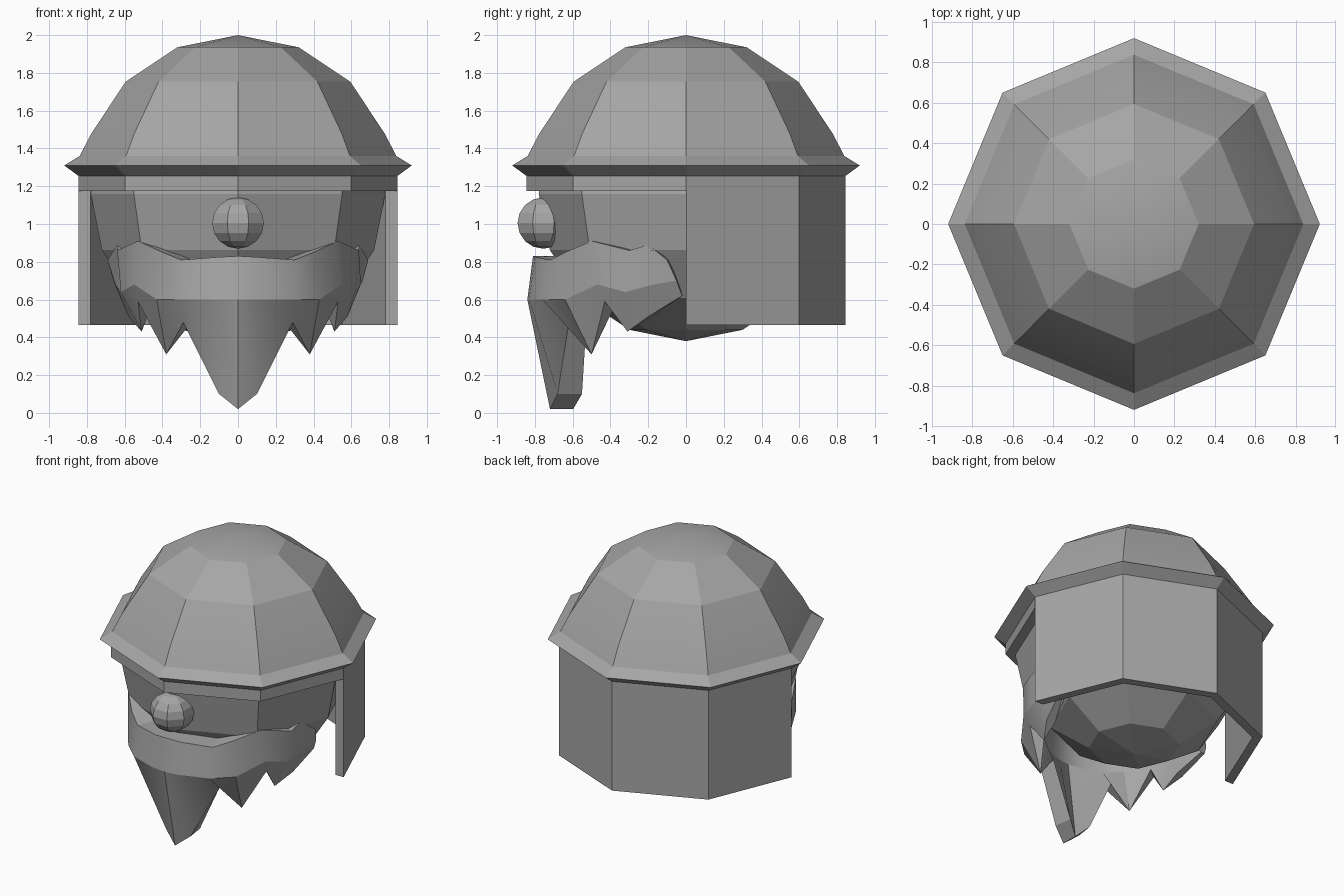
import bpy
import bmesh
import math

default_cube = bpy.data.objects.get("Cube")
if default_cube:
    bpy.data.objects.remove(default_cube, do_unlink=True)

SIDES = 8

grey = bpy.data.materials.new("plain grey")
grey.use_nodes = True
colour = (0.38, 0.38, 0.38, 1)
grey.diffuse_color = colour
grey.node_tree.nodes["Principled BSDF"].inputs["Base Color"].default_value = colour


def make_part(name, verts, faces, smooth_angle=None):
    """Build a mesh object with merged vertices and outward normals."""
    mesh = bpy.data.meshes.new(name)
    mesh.from_pydata(verts, [], faces)
    bm = bmesh.new()
    bm.from_mesh(mesh)
    bmesh.ops.remove_doubles(bm, verts=bm.verts, dist=0.0005)
    bmesh.ops.recalc_face_normals(bm, faces=bm.faces)
    bm.to_mesh(mesh)
    bm.free()
    mesh.materials.append(grey)
    part = bpy.data.objects.new(name, mesh)
    bpy.context.collection.objects.link(part)
    if smooth_angle:
        bpy.ops.object.select_all(action="DESELECT")
        part.select_set(True)
        bpy.context.view_layer.objects.active = part
        bpy.ops.object.shade_smooth_by_angle(angle=math.radians(smooth_angle))
    return part


def bridge(rings, closed_rings, closed_loop):
    """Quads between neighbouring rings of equal length."""
    size = len(rings[0])
    faces = []
    for i in range(len(rings) if closed_loop else len(rings) - 1):
        a, b = i * size, (i + 1) % len(rings) * size
        for j in range(size if closed_rings else size - 1):
            k = (j + 1) % size
            faces.append((a + j, a + k, b + k, b + j))
    return faces


def lathe(name, profile, centre=(0, 0, 0), turn=0.0, smooth_angle=None):
    """Spin (radius, height) points around a vertical axis."""
    rings = []
    for radius, height in profile:
        angles = [turn + math.tau * s / SIDES for s in range(SIDES)]
        rings.append([(centre[0] + radius * math.cos(a),
                       centre[1] + radius * math.sin(a),
                       centre[2] + height) for a in angles])
    verts = [v for ring in rings for v in ring]
    return make_part(name, verts, bridge(rings, True, False), smooth_angle)


def ball_profile(radius, height):
    """Half circle from the bottom pole to the top pole."""
    steps = [math.pi * i / SIDES for i in range(SIDES + 1)]
    return [(radius * math.sin(t), -height * math.cos(t)) for t in steps]


# Head and nose
lathe("head", ball_profile(0.78, 0.78), (0, 0, 1.16))
lathe("nose", ball_profile(0.148, 0.136), (0, -0.755, 1.005), math.pi / SIDES)

# Helmet dome with flared brim, lower band and inner lip
helmet_profile = [(0, 2), (0.32, 1.936), (0.594, 1.754), (0.776, 1.48),
                  (0.838, 1.36), (0.92, 1.31), (0.845, 1.255),
                  (0.845, 1.175), (0.775, 1.175), (0.775, 1.3)]
lathe("helmet", helmet_profile, smooth_angle=15)

# Neck guard: a thick half shell round the back
guard_sections = []
for s in range(SIDES // 2 + 1):
    c, d = math.cos(math.tau * s / SIDES), math.sin(math.tau * s / SIDES)
    guard_sections.append([(r * c, r * d, z) for r, z in
                           [(0.845, 0.465), (0.845, 1.25), (0.78, 1.25), (0.78, 0.465)]])
guard_verts = [v for section in guard_sections for v in section]
last = len(guard_verts) - 4
guard_faces = bridge(guard_sections, True, False)
guard_faces += [(0, 1, 2, 3), tuple(range(last, last + 4))]
make_part("neck_guard", guard_verts, guard_faces)

# Beard: columns from the middle to one ear, each with its
# top edge, bulge and lower tip, and how far the tip's back is pulled in
beard_columns = [
    ((0, -0.81, 0.83), (0, -0.84, 0.6), (0, -0.72, 0.02), 0.83),
    ((0.1, -0.8, 0.825), (0.1, -0.83, 0.6), (0.1, -0.68, 0.1), 0.81),
    ((0.3, -0.72, 0.81), (0.3, -0.76, 0.6), (0.29, -0.62, 0.48), 0.85),
    ((0.4, -0.64, 0.85), (0.43, -0.64, 0.6), (0.38, -0.5, 0.31), 1),
    ((0.53, -0.5, 0.91), (0.55, -0.47, 0.68), (0.53, -0.43, 0.59), 0.85),
    ((0.64, -0.3, 0.86), (0.62, -0.32, 0.64), (0.51, -0.31, 0.43), 1),
    ((0.64, -0.2, 0.89), (0.65, -0.17, 0.68), (0.58, -0.2, 0.51), 0.9),
    ((0.69, -0.1, 0.81), (0.66, -0.05, 0.7), (0.62, -0.02, 0.62), 0.95),
]


def pull_in(point, amount):
    return (point[0] * amount, point[1] * amount, point[2])


beard_sections = []
for top, bulge, tip, pull in beard_columns:
    beard_sections.append([top, bulge, tip, pull_in(tip, pull),
                           pull_in(bulge, 0.8), pull_in(top, 0.8)])
mirrored = [[(-x, y, z) for x, y, z in section]
            for section in reversed(beard_sections[1:])]
beard_sections = mirrored + beard_sections
beard_verts = [v for section in beard_sections for v in section]
last = len(beard_verts) - 6
beard_faces = bridge(beard_sections, True, False)
beard_faces += [tuple(range(6)), tuple(range(last, last + 6))]
make_part("beard", beard_verts, beard_faces, smooth_angle=22)
